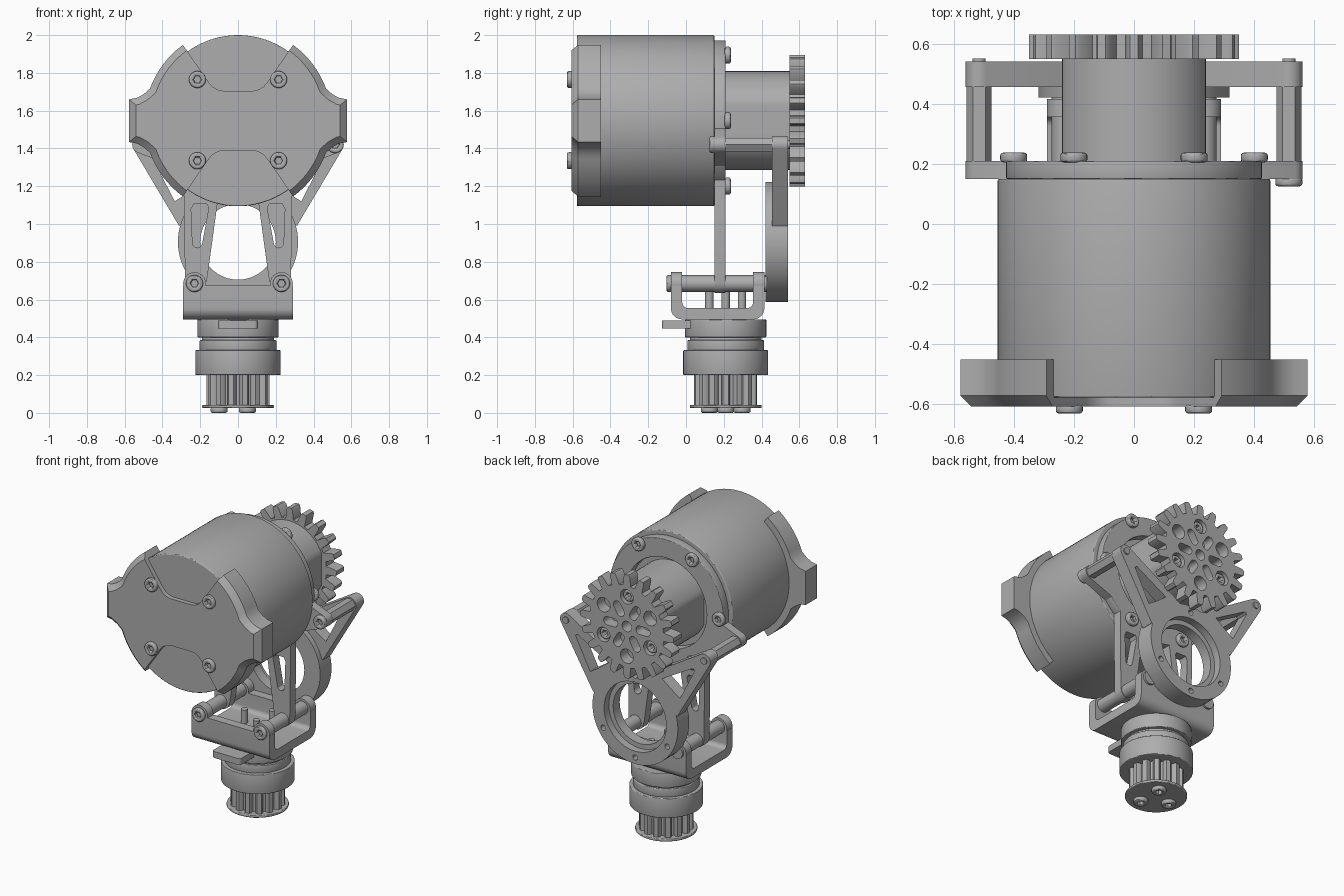
import bpy, bmesh
from math import sin, cos, pi, radians
from mathutils import Matrix, Vector

cube = bpy.data.objects.get("Cube")
if cube:
    bpy.data.objects.remove(cube, do_unlink=True)

grey = bpy.data.materials.new("machined grey")
grey.use_nodes = True
grey.diffuse_color = (0.42, 0.42, 0.42, 1)
grey.node_tree.nodes["Principled BSDF"].inputs["Base Color"].default_value = (0.42, 0.42, 0.42, 1)

# Local axes for profiles extruded along each world axis
FRAMES = {
    "X": Matrix(((0, 0, 1, 0), (1, 0, 0, 0), (0, 1, 0, 0), (0, 0, 0, 1))),
    "Y": Matrix(((1, 0, 0, 0), (0, 0, -1, 0), (0, 1, 0, 0), (0, 0, 0, 1))),
    "Z": Matrix.Identity(4),
}
MOTOR_Z = 1.547
BASE_Y = 0.21


def circle(cx, cy, r, n=48):
    return [(cx + r * cos(2 * pi * i / n), cy + r * sin(2 * pi * i / n)) for i in range(n)]


def arc(cx, cy, r, a, b, n=8):
    return [(cx + r * cos(radians(a + (b - a) * i / n)),
             cy + r * sin(radians(a + (b - a) * i / n))) for i in range(n + 1)]


def slot(a, b, r):
    """Rounded slot from point a to point b."""
    a, b = Vector(a), Vector(b)
    d = b - a
    t = math_angle(d)
    return arc(b.x, b.y, r, t - 90, t + 90) + arc(a.x, a.y, r, t + 90, t + 270)


def math_angle(v):
    return Vector((1, 0)).angle_signed(v) * -180 / pi


def flip(pts):
    return [(-x, y) for x, y in reversed(pts)]


def toothed(cx, cy, n, tip, root, w_tip, w_root):
    """Spur outline; widths are fractions of the pitch."""
    pts = []
    for i in range(n):
        for f, r in ((-w_root, root), (-w_tip, tip - .012), (-w_tip * .6, tip),
                     (w_tip * .6, tip), (w_tip, tip - .012), (w_root, root)):
            a = 2 * pi * (i + f / 2) / n
            pts.append((cx + r * cos(a), cy + r * sin(a)))
    return pts


def finish(obj):
    bpy.ops.object.select_all(action="DESELECT")
    obj.select_set(True)
    bpy.context.view_layer.objects.active = obj
    if obj.type == "CURVE":
        bpy.ops.object.convert(target="MESH")
        obj = bpy.context.view_layer.objects.active
    obj.data.materials.clear()
    obj.data.materials.append(grey)
    bpy.ops.object.shade_smooth_by_angle(angle=radians(30))
    return obj


def plate(name, loops, axis, lo, hi, bevel=0.0):
    """Extrude an outline, with any further loops as holes, from lo to hi."""
    cu = bpy.data.curves.new(name, "CURVE")
    cu.dimensions, cu.fill_mode = "2D", "BOTH"
    cu.extrude = (hi - lo) / 2 - bevel
    cu.bevel_depth, cu.bevel_resolution, cu.offset = bevel, 2, -bevel
    for loop in loops:
        sp = cu.splines.new("POLY")
        sp.points.add(len(loop) - 1)
        for p, (x, y) in zip(sp.points, loop):
            p.co = (x, y, 0, 1)
        sp.use_cyclic_u = True
    obj = bpy.data.objects.new(name, cu)
    bpy.context.collection.objects.link(obj)
    shift = Vector([(lo + hi) / 2 if a == axis else 0 for a in "XYZ"])
    obj.matrix_world = Matrix.Translation(shift) @ FRAMES[axis]
    return finish(obj)


def screw(name, x, y, axis, lo, hi, r=0.045):
    plate(name, [circle(x, y, r, 24), circle(x, y, r * .45, 6)], axis, lo, hi, .01)


# Motor can
plate("motor_can", [circle(0, MOTOR_Z, .453, 96)], "Y", -.577, .15, .006)

# Front cover: one quarter outline mirrored twice, chamfered on its outer rim
quarter = [(.577, .113), (.535, .121), (.5, .14)] + arc(0, 0, .496, 20, 54) + \
          [(.16, .21), (.135, .18), (.105, .163), (.08, .158)]
upper = quarter + flip(quarter)
outline = upper + [(x, -y) for x, y in reversed(upper)]
bm = bmesh.new()
face = bm.faces.new([bm.verts.new((x, -.607, MOTOR_Z + z)) for x, z in outline])
back = bmesh.ops.extrude_face_region(bm, geom=[face])
bmesh.ops.translate(bm, vec=(0, .157, 0),
                    verts=[v for v in back["geom"] if isinstance(v, bmesh.types.BMVert)])
rim = [e for e in bm.edges if all(
    v.co.y < -.6 and Vector((v.co.x, v.co.z - MOTOR_Z)).length > .45 for v in e.verts)]
bmesh.ops.bevel(bm, geom=rim, offset=.036, segments=1, affect="EDGES")
bmesh.ops.recalc_face_normals(bm, faces=bm.faces)
mesh = bpy.data.meshes.new("front_cover")
bm.to_mesh(mesh)
bm.free()
cover = bpy.data.objects.new("front_cover", mesh)
bpy.context.collection.objects.link(cover)
finish(cover)
for x in (-.215, .215):
    for z in (1.335, 1.765):
        screw("cover_screw", x, z, "Y", -.63, -.6)

# Motor mount: ring, side ears and slotted legs
plate("mount_ring", [circle(0, MOTOR_Z, .425, 72), circle(0, MOTOR_Z, .3)], "Y", .15, .21, .004)
for x, z in circle(0, MOTOR_Z, .4, 6):
    screw("mount_screw", x, z, "Y", .205, .237)
ear = [(.33, 1.3)] + arc(.515, 1.42, .045, -60, 60) + [(.39, 1.52)]
leg = [(.285, 1.25), (.1, 1.18), (.11, 1.1), (.165, .7)] + \
      arc(.225, .69, .055, 180, 360) + [(.285, 1.03)]
leg_hole = arc(.215, .9, .026, 180, 360, 6) + [(.248, 1.08), (.235, 1.105), (.165, 1.105), (.155, 1.085)]
for flipped in (False, True):
    side = flip if flipped else list
    plate("mount_ear", [side(ear)], "Y", .15, .21)
    plate("mount_leg", [side(leg), side(leg_hole)], "Y", .15, .21)
screw("ear_screw", .515, 1.42, "Y", .125, .155)

# Gearbox with flat sides
box = [(max(-.24, min(.24, x)), z) for x, z in circle(0, MOTOR_Z, .262, 72)]
plate("gearbox", [box], "Y", .15, .552)

# Output gear with fasteners, through holes and lightening slots
holes = [circle(0, MOTOR_Z, .035, 24)]
for i in range(6):
    a, b = radians(60 * i + 30), radians(60 * i)
    holes.append(slot((.095 * cos(b), MOTOR_Z + .095 * sin(b)),
                      (.145 * cos(b), MOTOR_Z + .145 * sin(b)), .028))
    x, z = .2 * cos(a), MOTOR_Z + .2 * sin(a)
    holes.append(circle(x, z, .048, 24))
    if i % 2:
        screw("gear_screw", x, z, "Y", .552, .615, .04)
plate("output_gear", [toothed(0, MOTOR_Z, 20, .349, .275, .42, .66)] + holes, "Y", .548, .63)

# Rear bracket: stepped ring with two slotted arms
RING = (0, .905)
bolts = [circle(.275 * cos(a), .905 + .275 * sin(a), .018, 12)
         for a in (radians(d) for d in (-150, -90, -30, 90))]
plate("bracket_ring_inner", [circle(*RING, .318, 72), circle(*RING, .2)], "Y", .42, .49)
plate("bracket_ring_outer", [circle(*RING, .318, 72), circle(*RING, .232)] + bolts, "Y", .49, .541)
arm = [(.225, 1.06), (.312, .99)] + arc(.515, 1.42, .045, -35, 120) + [(.08, 1.21)]
arm_hole = [(.335, 1.12), (.445, 1.335), (.43, 1.345), (.2, 1.215), (.28, 1.155)]
for flipped in (False, True):
    side = flip if flipped else list
    s = -1 if flipped else 1
    plate("bracket_arm", [side(arm), side(arm_hole)], "Y", .456, .541)
    plate("arm_standoff", [circle(s * .515, 1.42, .042, 6)], "Y", .205, .46)
    plate("arm_pin_end", [circle(s * .515, 1.42, .022, 16)], "Y", .53, .55)

# Clevis with cross pins
outer = [(-.08, .675)] + arc(-.02, .555, .06, 180, 270) + arc(.355, .555, .06, 270, 360) + [(.415, .675)]
inner = [(.355, .675)] + arc(.325, .585, .03, 0, -90) + arc(.01, .585, .03, 270, 180) + [(-.02, .675)]
plate("clevis", [outer + inner], "X", -.29, .29)
for x in (-.23, .23):
    for lo, hi in ((-.08, -.02), (.355, .415)):
        plate("clevis_lug", [circle(x, .685, .06, 32)], "Y", lo, hi)
    plate("cross_pin", [circle(x, .685, .044, 24)], "Y", -.08, .43)
    screw("cross_pin_head", x, .685, "Y", -.103, -.075)

# Swivel base stack, pulley and its flange
for name, r, lo, hi in (("swivel_flange", .215, .4, .495), ("swivel_neck", .19, .36, .405),
                        ("bearing_lip", .203, .33, .385), ("bearing_housing", .225, .2, .332),
                        ("pulley_flange", .19, .025, .042)):
    plate(name, [circle(0, BASE_Y, r, 64)], "Z", lo, hi, .005)
tab = [(.105, .1), (-.105, .1)] + arc(-.085, -.108, .02, 180, 270, 4) + arc(.085, -.108, .02, 270, 360, 4)
plate("stop_tab", [tab], "Z", .447, .49)
plate("belt_pulley", [toothed(0, BASE_Y, 14, .168, .138, .62, .74)], "Z", .035, .205)
for x, y in [(.1 * cos(a), BASE_Y + .1 * sin(a)) for a in (pi / 3, pi, -pi / 3)]:
    screw("pulley_screw", x, y, "Z", 0, .03)
    plate("through_bolt", [circle(x, y, .022, 16)], "Z", .53, .645)
